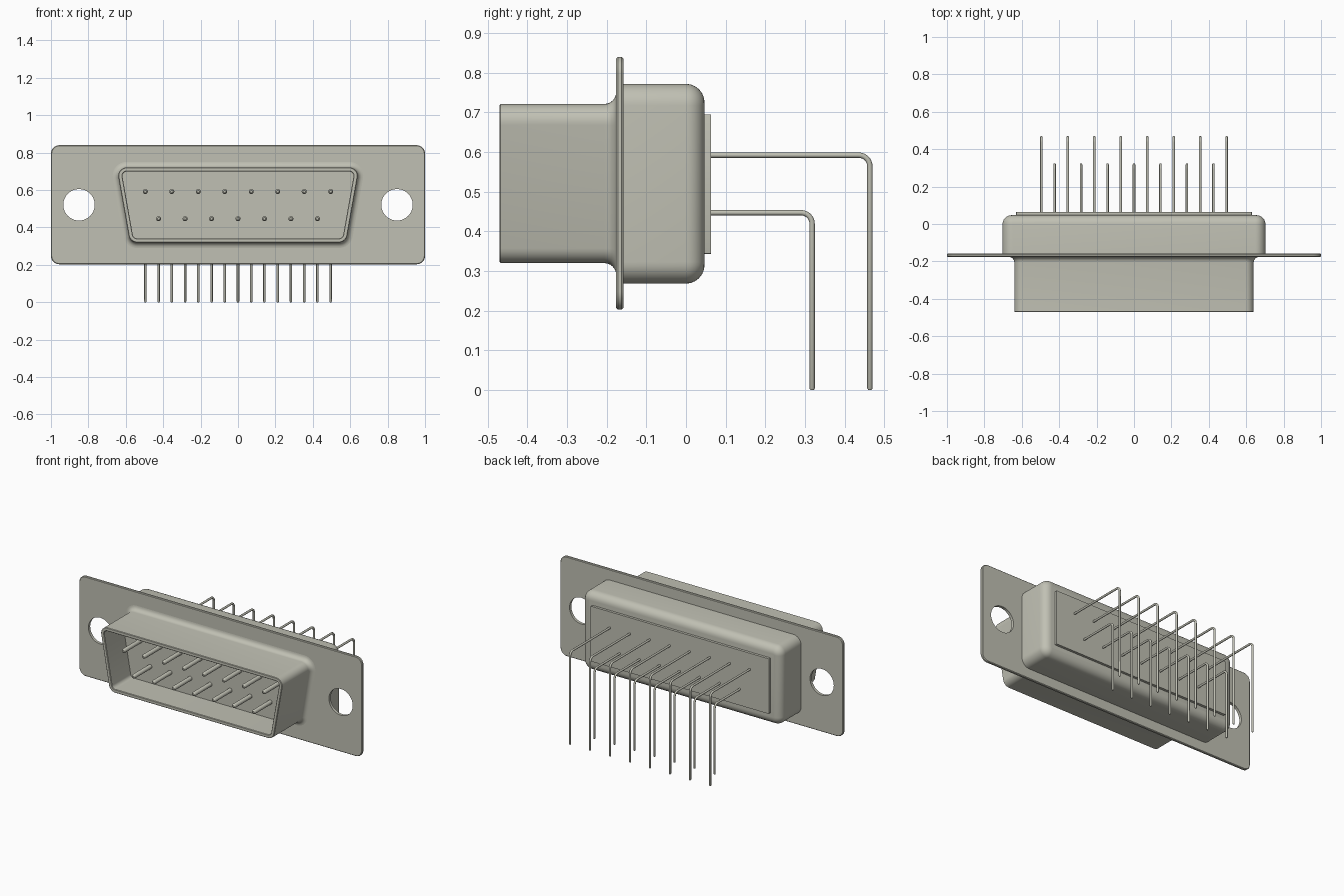
import bpy, bmesh, math
from mathutils import Vector

cube = bpy.data.objects.get("Cube")
if cube:
    bpy.data.objects.remove(cube, do_unlink=True)

metal = bpy.data.materials.new("warm_grey_metal")
metal.use_nodes = True
COLOR = (0.53, 0.53, 0.455, 1)
metal.diffuse_color = COLOR
metal.node_tree.nodes["Principled BSDF"].inputs["Base Color"].default_value = COLOR


def loft(name, rings):
    """Solid skinned through equal-length rings, capped at both ends."""
    bm = bmesh.new()
    loops = [[bm.verts.new(p) for p in ring] for ring in rings]
    n = len(loops[0])
    for a, b in zip(loops, loops[1:]):
        for i in range(n):
            j = (i + 1) % n
            bm.faces.new((a[i], a[j], b[j], b[i]))
    bm.faces.new(loops[0])
    bm.faces.new(loops[-1])
    bmesh.ops.recalc_face_normals(bm, faces=bm.faces)
    mesh = bpy.data.meshes.new(name)
    bm.to_mesh(mesh)
    bm.free()
    ob = bpy.data.objects.new(name, mesh)
    bpy.context.collection.objects.link(ob)
    mesh.materials.append(metal)
    return ob


def outline(corners, y, off=0.0, steps=8):
    """Rounded outline mirrored in x; corners are (x, z, radius, start, end)."""
    right = []
    for cx, cz, r, a0, a1 in corners:
        for i in range(steps + 1):
            a = math.radians(a0 + (a1 - a0) * i / steps)
            right.append((cx + (r + off) * math.cos(a), y, cz + (r + off) * math.sin(a)))
    return right + [(-x, yy, z) for x, yy, z in reversed(right)]


def box_corners(half, z0, z1, r):
    return [(half - r, z0 + r, r, -90, 0), (half - r, z1 - r, r, 0, 90)]


def arc(cy, cv, r, a0, a1, steps=6):
    return [(cy + r * math.cos(math.radians(a0 + (a1 - a0) * i / steps)),
             cv + r * math.sin(math.radians(a0 + (a1 - a0) * i / steps)))
            for i in range(steps + 1)]


def rod(name, x, stations, sides=12):
    """Round rod in a plane of constant x; stations are (y, z, radius, heading)."""
    rings = []
    for y, z, r, h in stations:
        n = Vector((0, -math.sin(h), math.cos(h)))
        rings.append([Vector((x, y, z)) + Vector((1, 0, 0)) * r * math.cos(t) + n * r * math.sin(t)
                      for t in (2 * math.pi * k / sides for k in range(sides))])
    return loft(name, rings)


# Mounting flange with softened edges
plate = box_corners(1.0, 0.203, 0.84, 0.045)
flange = loft("mounting_flange", [outline(plate, y, o) for y, o in
              ((-0.176, -0.004), (-0.172, 0), (-0.162, 0), (-0.158, -0.004))])

# Two screw holes cut through the flange
for side in (-1, 1):
    bpy.ops.mesh.primitive_cylinder_add(vertices=48, radius=0.084, depth=0.2,
                                        location=(side * 0.85, -0.167, 0.521),
                                        rotation=(math.pi / 2, 0, 0))
    cutter = bpy.context.object
    cutter.name = "screw_hole_cutter"
    cutter.hide_render = True
    mod = flange.modifiers.new("screw_hole", "BOOLEAN")
    mod.operation = "DIFFERENCE"
    mod.solver = "EXACT"
    mod.object = cutter
    bpy.ops.object.select_all(action="DESELECT")
    flange.select_set(True)
    bpy.context.view_layer.objects.active = flange
    bpy.ops.object.modifier_apply(modifier=mod.name)
    bpy.data.objects.remove(cutter, do_unlink=True)

# Hollow D-shaped front shell, flared where it meets the flange
d_shape = [(0.540, 0.365, 0.045, -90, -10), (0.595, 0.676, 0.045, -10, 90)]
profile = [(-0.28, -0.022), (-0.467, -0.022), (-0.47, -0.019), (-0.47, -0.003), (-0.467, 0)]
profile += arc(-0.206, 0.03, 0.03, -90, 0)
profile += [(-0.168, 0.03)]
loft("front_shell", [outline(d_shape, y, o) for y, o in profile])

# Rear housing with a rounded back edge
body = box_corners(0.703, 0.268, 0.772, 0.055)
back = [(-0.165, 0)] + arc(-0.001, -0.048, 0.048, 0, 90)[::-1]
loft("rear_housing", [outline(body, y, o) for y, o in back])

# Rear insulator plate
panel = box_corners(0.63, 0.343, 0.695, 0.003)
loft("rear_plate", [outline(panel, y, 0, 2) for y in (0.04, 0.063)])

# Contact pins and their bent solder tails: (count, height, tail y)
PITCH, R, T, BEND = 0.1415, 0.0135, 0.0067, 0.028
for row, count, z, ty in (("upper", 8, 0.592, 0.4635), ("lower", 7, 0.447, 0.318)):
    for i in range(count):
        x = (i - (count - 1) / 2) * PITCH
        rod(f"{row}_contact_pin_{i + 1}", x,
            [(-0.27, z, R, 0), (-0.443, z, R, 0), (-0.449, z, R * 0.85, 0), (-0.453, z, R * 0.5, 0)])
        path = [(0.05, z, T, 0)]
        for k in range(9):
            a = math.pi / 2 * k / 8
            path.append((ty - BEND + BEND * math.sin(a), z - BEND + BEND * math.cos(a), T, -a))
        path += [(ty, 0.004, T, -math.pi / 2), (ty, 0, T * 0.6, -math.pi / 2)]
        rod(f"{row}_solder_tail_{i + 1}", x, path)

# Smooth shading with sharp edges kept
bpy.ops.object.select_all(action="DESELECT")
for ob in bpy.context.collection.objects:
    if ob.type == "MESH":
        ob.select_set(True)
bpy.context.view_layer.objects.active = flange
bpy.ops.object.shade_smooth_by_angle(angle=math.radians(35))
